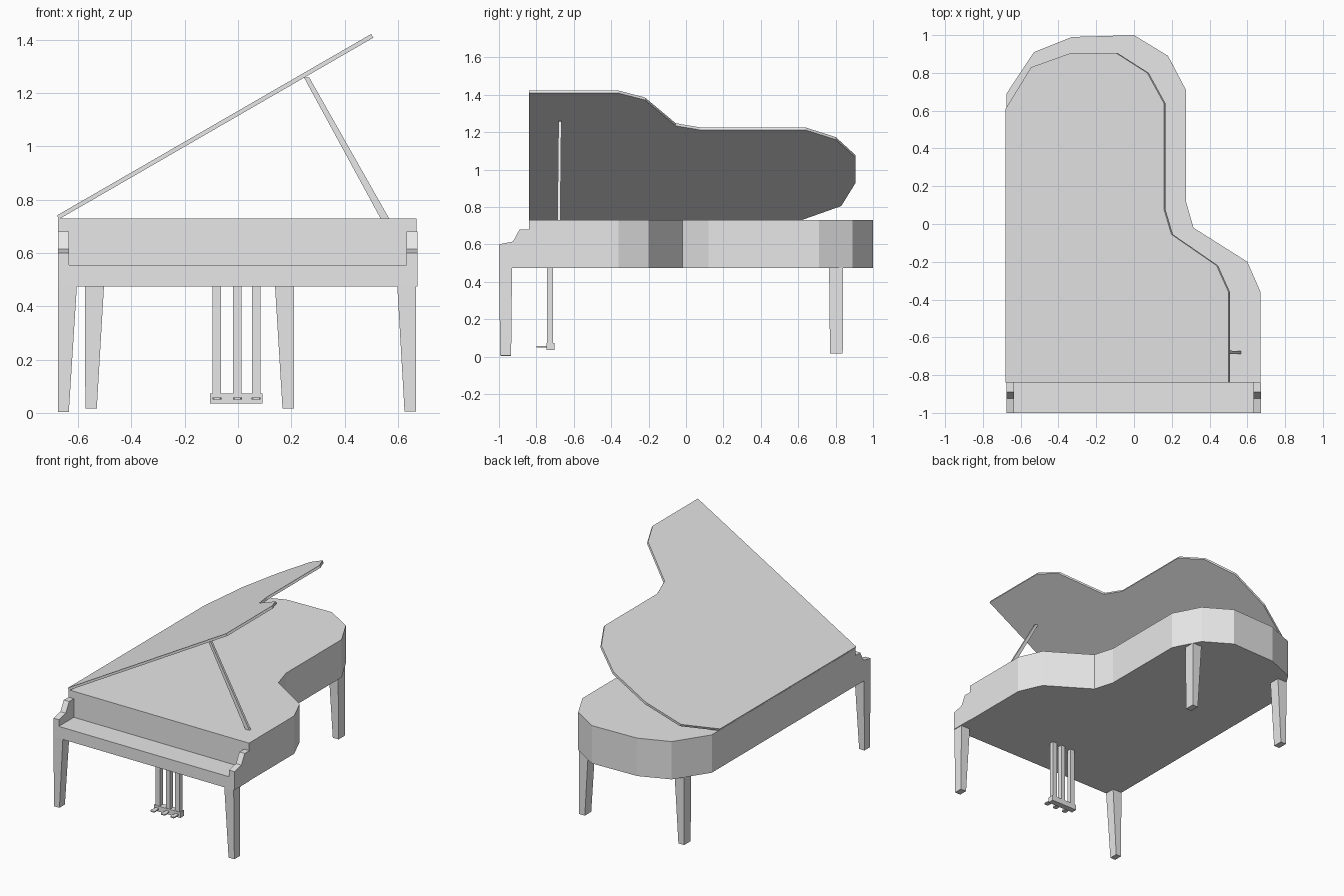
import bpy, bmesh, math
from mathutils import Vector, Matrix

cube = bpy.data.objects.get("Cube")
if cube:
    bpy.data.objects.remove(cube, do_unlink=True)

GREY = (0.8, 0.8, 0.8, 1)
mat = bpy.data.materials.new("plain grey")
mat.use_nodes = True
mat.diffuse_color = GREY
mat.node_tree.nodes["Principled BSDF"].inputs["Base Color"].default_value = GREY


def finish(name, bm):
    bmesh.ops.recalc_face_normals(bm, faces=bm.faces)
    mesh = bpy.data.meshes.new(name)
    bm.to_mesh(mesh)
    bm.free()
    mesh.materials.append(mat)
    obj = bpy.data.objects.new(name, mesh)
    bpy.context.collection.objects.link(obj)
    return obj


def prism(name, points, offset):
    """Extrude a closed outline of 3D points along an offset."""
    bm = bmesh.new()
    face = bm.faces.new([bm.verts.new(p) for p in points])
    ext = bmesh.ops.extrude_face_region(bm, geom=[face])
    verts = [g for g in ext["geom"] if isinstance(g, bmesh.types.BMVert)]
    bmesh.ops.translate(bm, verts=verts, vec=Vector(offset))
    return finish(name, bm)


def taper(name, low, high, z0, z1):
    """Four-sided block between two (x0, x1, y0, y1) rectangles."""
    bm = bmesh.new()
    rings = []
    for (x0, x1, y0, y1), z in ((low, z0), (high, z1)):
        rings.append([bm.verts.new((x, y, z)) for x, y in
                      ((x0, y0), (x1, y0), (x1, y1), (x0, y1))])
    a, b = rings
    bm.faces.new(a)
    bm.faces.new(b)
    for i in range(4):
        j = (i + 1) % 4
        bm.faces.new((a[i], a[j], b[j], b[i]))
    return finish(name, bm)


def box(name, x0, x1, y0, y1, z0, z1):
    return taper(name, (x0, x1, y0, y1), (x0, x1, y0, y1), z0, z1)


# Curved case
case = [(-.675, -.84), (-.675, .69), (-.53, .91), (-.33, .99), (0, 1),
        (.18, .89), (.275, .71), (.275, .12), (.315, -.02), (.6, -.2),
        (.67, -.36), (.67, -.84)]
prism("case", [(x, y, .475) for x, y in case], (0, 0, .255))

# Key bed and stepped cheeks
box("key_bed", -.675, .673, -1, -.84, .475, .555)
cheek = [(-1, .555), (-1, .6), (-.925, .615), (-.89, .68), (-.84, .68)]
cheek.append((-.84, .555))
for side, x in (("right", -.675), ("left", .633)):
    prism(side + "_cheek", [(x, y, z) for y, z in cheek], (.04, 0, 0))

# Raised lid, drawn flat and tilted about the hinge
tilt = math.radians(30)
lid = [(-.675, -.84), (-.675, .61), (-.54, .83), (-.33, .905), (-.09, .905),
       (.075, .8), (.163, .64), (.163, .08), (.203, -.055), (.442, -.22),
       (.505, -.36), (.505, -.84)]
lid_obj = prism("lid", [((x + .675) / math.cos(tilt), y, 0) for x, y in lid],
                (0, 0, .016))
lid_obj.data.transform(Matrix.Translation((-.672, 0, .727))
                       @ Matrix.Rotation(-tilt, 4, "Y"))

# Lid prop
prism("lid_prop", [(.535, -.688, .73), (.567, -.688, .73),
                   (.268, -.682, 1.258), (.246, -.682, 1.262)], (0, .016, 0))

# Tapered legs
taper("front_right_leg", (-.675, -.635, -.993, -.935),
      (-.675, -.605, -1, -.93), .004, .475)
taper("front_left_leg", (.625, .668, -.993, -.935),
      (.598, .668, -1, -.93), .006, .475)
taper("back_right_leg", (-.573, -.53, .77, .838),
      (-.575, -.503, .765, .84), .017, .476)
taper("back_left_leg", (.167, .21, .77, .838),
      (.139, .21, .765, .84), .017, .476)

# Pedal lyre
box("pedal_box", -.105, .092, -.745, -.704, .035, .072)
for name, x in (("right", -.079), ("middle", -.002), ("left", .068)):
    box(name + "_lyre_rod", x - .016, x + .016, -.742, -.71, .07, .478)
    prism(name + "_pedal",
          [(x - .01, -.744, .05), (x - .017, -.785, .05), (x - .012, -.8, .05),
           (x + .012, -.8, .05), (x + .017, -.785, .05), (x + .01, -.744, .05)],
          (0, 0, .008))
